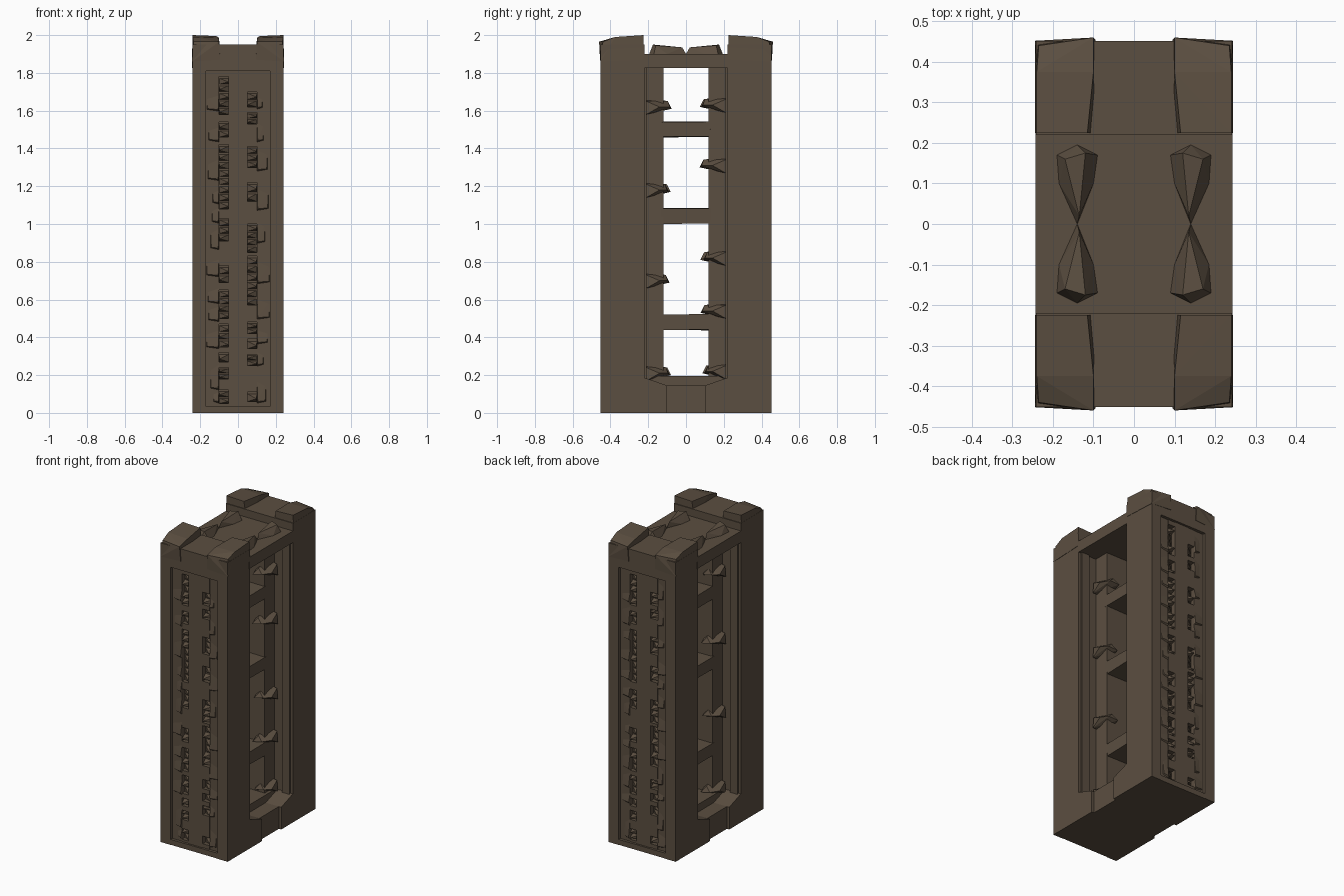
import bpy, bmesh, random

if "Cube" in bpy.data.objects:
    bpy.data.objects.remove(bpy.data.objects["Cube"])

random.seed(4)
stone = bpy.data.materials.new("dark_brown_stone")
stone.diffuse_color = (0.105, 0.077, 0.052, 1)
stone.use_nodes = True
stone.node_tree.nodes["Principled BSDF"].inputs["Base Color"].default_value = stone.diffuse_color


def finish(name, bm):
    bmesh.ops.recalc_face_normals(bm, faces=bm.faces)
    me = bpy.data.meshes.new(name)
    bm.to_mesh(me)
    bm.free()
    me.materials.append(stone)
    ob = bpy.data.objects.new(name, me)
    bpy.context.collection.objects.link(ob)
    return ob


def add_box(bm, x, y, z, jitter=0.0):
    """Box from (min, max) ranges; jitter roughens the corners."""
    vs = [bm.verts.new((a + random.uniform(-jitter, jitter),
                        b + random.uniform(-jitter, jitter),
                        c + random.uniform(-jitter, jitter)))
          for a in sorted(x) for b in sorted(y) for c in z]
    for f in ((0, 1, 3, 2), (4, 6, 7, 5), (0, 4, 5, 1),
              (2, 3, 7, 6), (0, 2, 6, 4), (1, 5, 7, 3)):
        bm.faces.new([vs[i] for i in f])


def add_hull(bm, points):
    vs = [bm.verts.new(p) for p in points]
    bmesh.ops.convex_hull(bm, input=vs)
    loose = [v for v in vs if v.is_valid and not v.link_faces]
    bmesh.ops.delete(bm, geom=loose, context='VERTS')


# Height ranges of the carved slots in the two columns of each end wall
SLOTS = {
    -1: [(.05, .12), (.18, .24), (.27, .32), (.35, .47), (.50, .65), (.69, .78),
         (.91, 1.03), (1.08, 1.42), (1.46, 1.54), (1.58, 1.78)],
    1: [(.06, .11), (.25, .31), (.34, .39), (.42, .48), (.57, .83), (.85, 1.0),
        (1.12, 1.22), (1.30, 1.41), (1.53, 1.59), (1.62, 1.70)],
}


def build_tower(name, s):
    # Solid core, then raised frame around the end wall
    bm = bmesh.new()
    add_box(bm, (-.242, .242), (s * .22, s * .405), (0, 1.95))
    for m in (-1, 1):
        add_box(bm, (m * .242, m * .17), (s * .405, s * .452), (0, 1.95))
    add_box(bm, (-.17, .17), (s * .405, s * .452), (1.81, 1.95))
    add_box(bm, (-.17, .17), (s * .405, s * .45), (0, .035))
    finish(name, bm)

    # Recessed panel with slots left open between strips
    bm = bmesh.new()
    add_box(bm, (-.05, .05), (s * .40, s * .438), (.03, 1.82))
    for m in (-1, 1):
        add_box(bm, (m * .10, m * .172), (s * .40, s * .432), (.03, 1.82))
        low = .03
        for a, b in SLOTS[m * -s] + [(1.82, 1.82)]:
            add_box(bm, (m * .05, m * .10), (s * .40, s * .435), (low, a))
            low = b
    finish(name + "_panel", bm)

    # Wedge teeth in the slots and rough chips beside them
    bm = bmesh.new()
    for m in (-1, 1):
        for a, b in SLOTS[m * -s]:
            n = max(1, round((b - a) / .04))
            h = (b - a) / n
            for i in range(n):
                z = a + i * h
                e = m * random.choice((.052, .098))
                add_hull(bm, [(m * .05, s * .404, z), (m * .10, s * .404, z),
                              (m * .05, s * .404, z + h * .8), (m * .10, s * .404, z + h * .8),
                              (e, s * .438, z + h * .3)])
        # flaky chips that break up the outer strip
        z = .05
        while z < 1.7:
            h = random.uniform(.06, .16)
            w = random.uniform(.03, .07)
            add_hull(bm, [(m * .10, s * .43, z), (m * (.1 + w), s * .43, z + .01),
                          (m * .10, s * .43, z + h), (m * (.1 + w), s * .43, z + h * .8),
                          (m * .105, s * .442, z + .01), (m * (.095 + w), s * .438, z + .015)])
            z += h + random.uniform(.0, .08)
    finish(name + "_teeth", bm)

    # Raised corner blocks with a flat top and a chipped sloping outer end
    bm = bmesh.new()
    for m in (-1, 1):
        add_hull(bm, [(m * x, s * y, z) for x, y, z in (
            (.244, .225, 1.87), (.095, .225, 1.87), (.24, .225, 2.0), (.115, .225, 1.995),
            (.24, .375, 1.99), (.10, .375, 1.985), (.235, .44, 1.965), (.10, .46, 1.965),
            (.244, .452, 1.86), (.095, .455, 1.87))])
    finish(name + "_corner_blocks", bm)


build_tower("front_tower", -1)
build_tower("back_tower", 1)

# Roof deck
bm = bmesh.new()
add_box(bm, (-.243, .243), (-.23, .23), (1.825, 1.90))
finish("roof_deck", bm)

# Rubble on the roof: two rows, wide at the ends and pinched in the middle
bm = bmesh.new()
for m in (-1, 1):
    for s in (-1, 1):
        add_hull(bm, [(m * x, s * y, z) for x, y, z in (
            (.14, .0, 1.90), (.185, .10, 1.90), (.19, .17, 1.90), (.14, .195, 1.90),
            (.09, .17, 1.90), (.10, .10, 1.90), (.135, .02, 1.935),
            (.17, .16, 1.945), (.12, .175, 1.95), (.13, .09, 1.94))])
finish("roof_rubble", bm)

# Base: sloping shoulders and a slightly recessed middle block
bm = bmesh.new()
for s in (-1, 1):
    add_hull(bm, [(x, s * y, z) for x in (-.242, .242) for y, z in (
        (.23, 0), (.10, 0), (.23, .19), (.10, .145))])
add_box(bm, (-.225, .225), (-.105, .105), (0, .145))
add_box(bm, (-.13, .13), (-.2, .2), (.10, .195))
finish("base", bm)

# Inner columns against the towers, with a thin rim around the opening
bm = bmesh.new()
for s in (-1, 1):
    add_box(bm, (-.11, .11), (s * .118, s * .235), (.15, 1.84))
    for m in (-1, 1):
        add_box(bm, (m * .17, m * .225), (s * .208, s * .235), (.17, 1.84))
finish("inner_columns", bm)

# Cross beams
bm = bmesh.new()
for z in (.44, 1.0, 1.46):
    add_box(bm, (-.11, .11), (-.13, .13), (z, z + .082), .004)
finish("cross_beams", bm)

# Broken ledges on the columns
bm = bmesh.new()
for s, heights in ((-1, (.21, .70, 1.18, 1.62)), (1, (.22, .54, .82, 1.31, 1.63))):
    for z in heights:
        for m in (-1, 1):
            t = random.uniform(.07, .10)
            add_hull(bm, [(m * x, s * y, z + k) for x, y, k in (
                (.04, .21, -.04), (.14, .21, -.04), (.04, .21, .05), (.135, .21, .03),
                (.05, t, -.01), (.11, t + .01, 0), (.145, .14, .0), (.08, t + .02, .03))])
finish("broken_ledges", bm)
